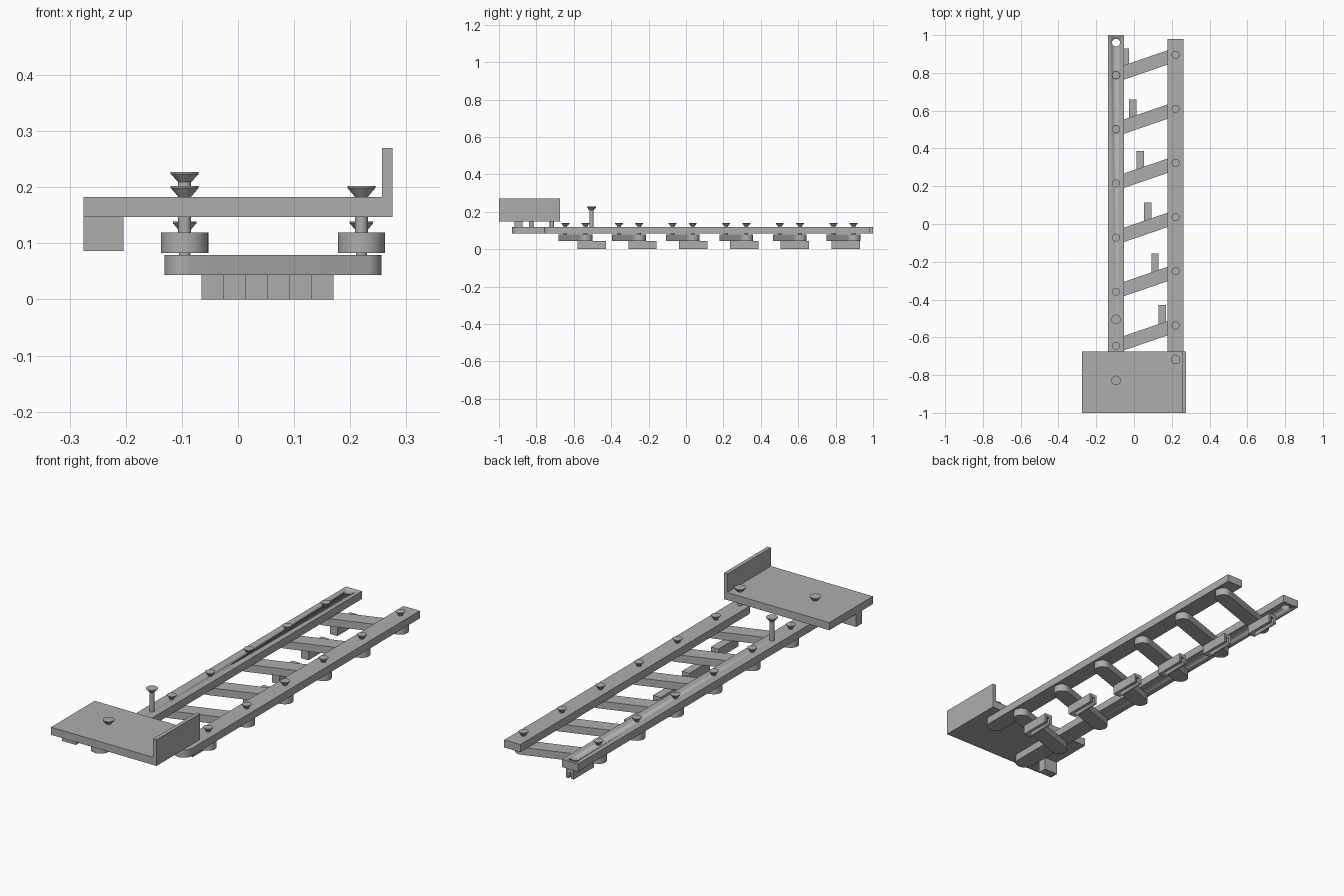
import bpy, bmesh, math
from mathutils import Vector

if "Cube" in bpy.data.objects:
    bpy.data.objects.remove(bpy.data.objects["Cube"])

metal = bpy.data.materials.new("plain grey metal")
metal.diffuse_color = (0.42, 0.42, 0.42, 1)
metal.use_nodes = True
metal.node_tree.nodes["Principled BSDF"].inputs["Base Color"].default_value = metal.diffuse_color


def finish(bm, name):
    bmesh.ops.recalc_face_normals(bm, faces=bm.faces)
    me = bpy.data.meshes.new(name)
    bm.to_mesh(me)
    bm.free()
    me.materials.append(metal)
    ob = bpy.data.objects.new(name, me)
    bpy.context.collection.objects.link(ob)
    bpy.ops.object.select_all(action='DESELECT')
    bpy.context.view_layer.objects.active = ob
    ob.select_set(True)
    bpy.ops.object.shade_smooth_by_angle(angle=math.radians(30))
    return ob


def prism(name, pts, z0, z1):
    """Extrude a flat outline upward."""
    bm = bmesh.new()
    f = bm.faces.new([bm.verts.new((x, y, z0)) for x, y in pts])
    r = bmesh.ops.extrude_face_region(bm, geom=[f])
    vs = [v for v in r['geom'] if isinstance(v, bmesh.types.BMVert)]
    bmesh.ops.translate(bm, verts=vs, vec=(0, 0, z1 - z0))
    return finish(bm, name)


def box(name, x0, x1, y0, y1, z0, z1):
    return prism(name, [(x0, y0), (x1, y0), (x1, y1), (x0, y1)], z0, z1)


def arc(c, r, start, n=24):
    return [(c[0] + r * math.cos(start + math.pi * i / n),
             c[1] + r * math.sin(start + math.pi * i / n)) for i in range(n + 1)]


def lathe(name, x, y, profile, n=32):
    """Round part from (radius, z) points, capped at both ends."""
    bm = bmesh.new()
    rings = [[bm.verts.new((x + r * math.cos(2 * math.pi * i / n),
                            y + r * math.sin(2 * math.pi * i / n), z))
              for i in range(n)] for r, z in profile]
    for a, b in zip(rings, rings[1:]):
        for i in range(n):
            j = (i + 1) % n
            bm.faces.new((a[i], a[j], b[j], b[i]))
    bm.faces.new(rings[0])
    bm.faces.new(rings[-1])
    return finish(bm, name)


def screw(name, x, y, z0, top, head_r, head_h, r=0.0115):
    return lathe(name, x, y, [(r, z0), (r, top - head_h),
                              (head_r, top - 0.003), (head_r, top)])


def cut(ob, cutter):
    mod = ob.modifiers.new("cut", 'BOOLEAN')
    mod.operation = 'DIFFERENCE'
    mod.solver = 'EXACT'
    mod.object = cutter
    bpy.context.view_layer.objects.active = ob
    bpy.ops.object.modifier_apply(modifier=mod.name)
    bpy.data.objects.remove(cutter)


LX, RX, BAR_R = -0.095, 0.22, 0.042

# Two long side bars, rounded in front and square at the back
for name, x, y0, y1 in (("left_bar", LX, -0.93, 1.0), ("right_bar", RX, -0.76, 0.98)):
    pts = arc((x, y0 + BAR_R), BAR_R, math.pi) + [(x + BAR_R, y1), (x - BAR_R, y1)]
    bar = prism(name, pts, 0.083, 0.119)
    if x == LX:
        cut(bar, lathe("hole_cutter", x, 0.96, [(0.021, 0.05), (0.021, 0.15)]))

for i in range(6):
    # Slanted link with rounded ends
    a = Vector((LX, -0.645 + 0.2866 * i))
    b = Vector((RX, -0.537 + 0.2866 * i))
    d = math.atan2(b.y - a.y, b.x - a.x)
    prism(f"link_{i+1}", arc(b, 0.036, d - math.pi / 2) + arc(a, 0.036, d + math.pi / 2),
          0.044, 0.079)
    # Pivot screws
    for side, p in (("left", a), ("right", b)):
        screw(f"{side}_pivot_{i+1}", p.x, p.y, 0.07, 0.139, 0.021, 0.016, 0.010)
    # Finger under the link, with a blind slot from its back end
    x0, y0 = 0.131 - 0.0392 * i, -0.58 + 0.2715 * i
    finger = box(f"finger_{i+1}", x0, x0 + 0.039, y0, y0 + 0.152, 0, 0.044)
    cut(finger, box("slot_cutter", x0 + 0.0135, x0 + 0.0255, y0 + 0.03, y0 + 0.2, -0.02, 0.028))

# Mounting plate with upright flange and side stop
box("mounting_plate", -0.275, 0.275, -1, -0.675, 0.147, 0.183)
flange = box("flange", 0.257, 0.275, -1, -0.675, 0.183, 0.27)
for y in (-0.95, -0.83, -0.71):
    bm = bmesh.new()
    bmesh.ops.create_cone(bm, cap_ends=True, segments=24, radius1=0.015, radius2=0.015, depth=0.2)
    for v in bm.verts:
        v.co = (0.266 + v.co.z, y + v.co.x, 0.228 + v.co.y)
    cut(flange, finish(bm, "flange_hole_cutter"))
box("plate_stop", -0.275, -0.204, -0.917, -0.875, 0.086, 0.147)

# Plate screws and the tall handle screw
screw("left_plate_screw", LX, -0.828, 0.10, 0.202, 0.025, 0.019)
screw("right_plate_screw", RX, -0.717, 0.10, 0.202, 0.025, 0.019)
screw("handle_screw", LX, -0.505, 0.10, 0.227, 0.025, 0.018)
